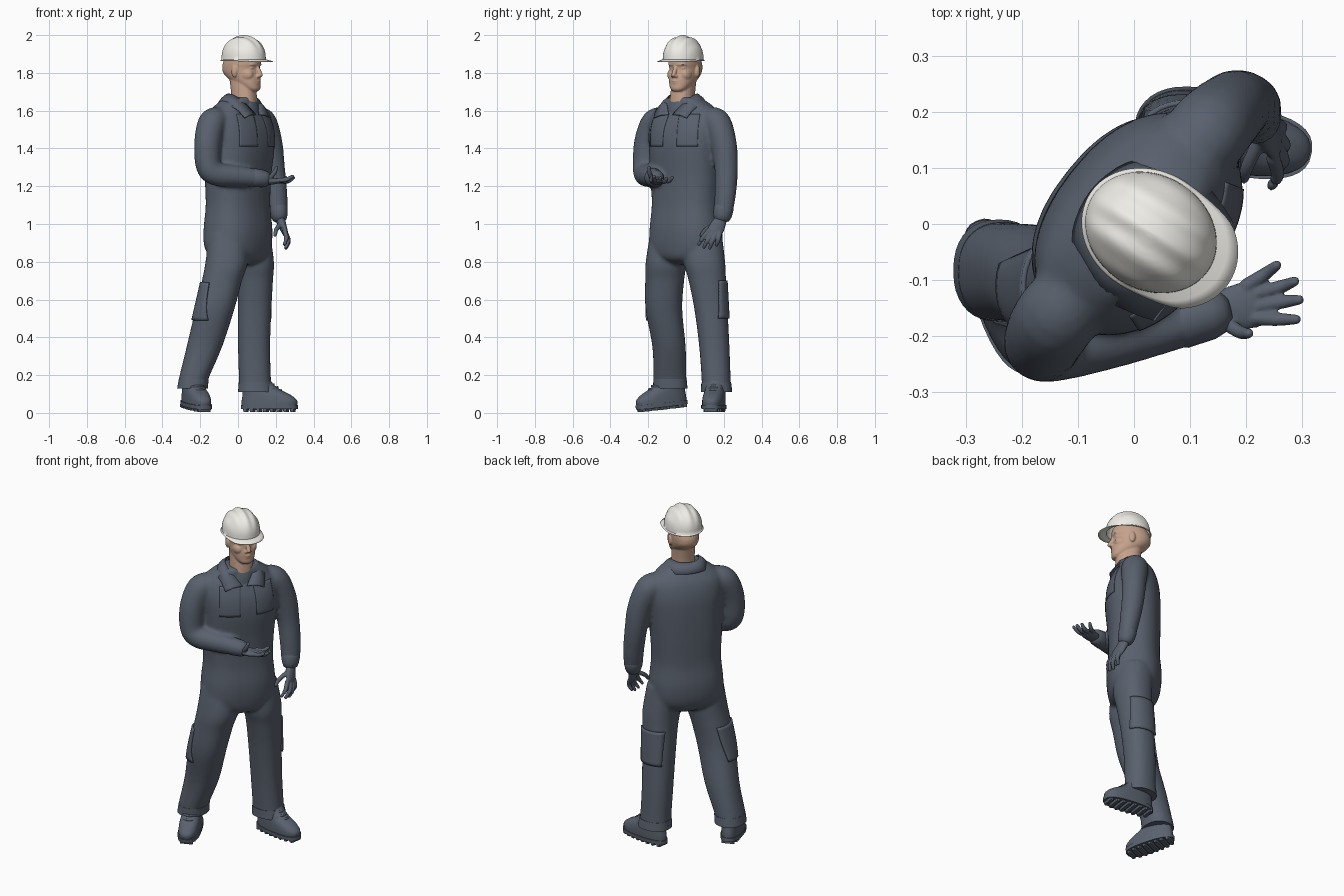
import bpy, math
from math import sin, cos, pi, radians
from mathutils import Vector, Matrix

if "Cube" in bpy.data.objects:
    bpy.data.objects.remove(bpy.data.objects["Cube"])


def material(name, col):
    m = bpy.data.materials.new(name)
    m.diffuse_color = (*col, 1)
    m.use_nodes = True
    m.node_tree.nodes["Principled BSDF"].inputs["Base Color"].default_value = m.diffuse_color
    return m


CLOTH = material("cloth", (0.10, 0.12, 0.155))
SKIN = material("skin", (0.56, 0.36, 0.26))
SHELL = material("shell", (0.85, 0.84, 0.79))
BODY, HEAD = radians(51.5), radians(58)      # sideways axis of body and head


def frame(ang, ox, oy):
    """Maps (forward, left, z) to world."""
    return lambda f, l, z: (ox + f * sin(ang) + l * cos(ang), oy - f * cos(ang) + l * sin(ang), z)


P = frame(BODY, 0, 0)
H = frame(HEAD, 0.022, -0.005)
HAT = frame(HEAD, 0.03, -0.015)


def make(name, verts, faces, mat=CLOTH):
    me = bpy.data.meshes.new(name)
    me.from_pydata([tuple(v) for v in verts], [], faces)
    me.materials.append(mat)
    ob = bpy.data.objects.new(name, me)
    bpy.context.collection.objects.link(ob)
    bpy.ops.object.select_all(action='DESELECT')
    ob.select_set(True)
    bpy.context.view_layer.objects.active = ob
    bpy.ops.object.shade_smooth_by_angle(angle=radians(45))
    return ob


def spline(keys, k=5):
    out = []
    for i in range(len(keys) - 1):
        p0, p1, p2, p3 = keys[max(i - 1, 0)], keys[i], keys[i + 1], keys[min(i + 2, len(keys) - 1)]
        for s in range(k):
            t = s / k
            out.append([b + 0.5 * t * (c - a + t * (2*a - 5*b + 4*c - d + t * (3*(b - c) + d - a)))
                        for a, b, c, d in zip(p0, p1, p2, p3)])
    return out + [list(keys[-1])]


def skin(name, rings, mat=CLOTH, bottom=True):
    n = len(rings[0])
    faces = [(r*n + i, r*n + (i+1) % n, (r+1)*n + (i+1) % n, (r+1)*n + i)
             for r in range(len(rings) - 1) for i in range(n)]
    faces.append(tuple(range((len(rings) - 1) * n, len(rings) * n)))
    if bottom:
        faces.append(tuple(range(n))[::-1])
    return make(name, [v for r in rings for v in r], faces, mat)


def loft(name, keys, ang=0.0, mat=CLOTH, n=36, p=2.3, egg=0.0, k=5):
    """Horizontal sections: x, y, z, half-size along ang, half-size across."""
    rings = []
    for x, y, z, a, b in spline(keys, k):
        ring = []
        for i in range(n):
            c, s = cos(2*pi*i/n), sin(2*pi*i/n)
            u = a * math.copysign(abs(c) ** (2/p), c)
            v = b * math.copysign(abs(s) ** (2/p), s) * (1 + egg * c)
            ring.append((x + u*cos(ang) - v*sin(ang), y + u*sin(ang) + v*cos(ang), z))
        rings.append(ring)
    return skin(name, rings, mat)


def tube(name, keys, ref, mat=CLOTH, n=20, k=5):
    """Round-ended oval tube along x, y, z with half-sizes a, b."""
    pts = spline(keys, k)
    rings = []
    for i, q in enumerate(pts):
        c = Vector(q[:3])
        t = (Vector(pts[min(i+1, len(pts)-1)][:3]) - Vector(pts[max(i-1, 0)][:3])).normalized()
        u = t.cross(Vector(ref)).normalized()
        v = t.cross(u)
        def ring(off, s):
            return [c + t*off + u*(q[3]*s*cos(2*pi*j/n)) + v*(q[4]*s*sin(2*pi*j/n)) for j in range(n)]
        if i == 0:
            rings += [ring(-q[4]*.8, .45), ring(-q[4]*.5, .82)]
        rings.append(ring(0, 1))
        if i == len(pts) - 1:
            rings += [ring(q[4]*.5, .82), ring(q[4]*.8, .45)]
    return skin(name, rings, mat)


def ball(name, c, fr, lr, zr, mat=SKIN):
    """Ellipsoid in head coordinates."""
    rings = [[H(c[0] + fr*sin(a)*cos(2*pi*j/16), c[1] + lr*sin(a)*sin(2*pi*j/16), c[2] - zr*cos(a))
              for j in range(16)] for a in [pi*(i + .3)/10.6 for i in range(11)]]
    return skin(name, rings, mat)


def join(name, obs):
    bpy.ops.object.select_all(action='DESELECT')
    for o in obs:
        o.select_set(True)
    bpy.context.view_layer.objects.active = obs[0]
    bpy.ops.object.join()
    obs[0].name = name
    return obs[0]


def fuse(name, obs, voxel, steps):
    ob = join(name, obs)
    m = ob.modifiers.new("Remesh", 'REMESH')
    m.mode, m.voxel_size, m.use_smooth_shade = 'VOXEL', voxel, True
    m = ob.modifiers.new("Smooth", 'SMOOTH')
    m.factor, m.iterations = 0.5, steps
    return ob


# Coverall: torso, legs and sleeves fused into one garment
L3, X3, Z3 = (.62, .78, 0), (1, 0, 0), (0, 0, 1)
torso = loft("torso", [(.014, -.003, .785, .05, .06), (.01, -.003, .815, .14, .115), (0, -.003, .87, .202, .142),
    (0, 0, .97, .205, .152), (0, 0, 1.1, .193, .142), (0, 0, 1.25, .2, .145), (.008, 0, 1.4, .21, .152),
    (.006, 0, 1.5, .215, .145), (0, 0, 1.575, .202, .122), (.004, 0, 1.62, .165, .1), (.014, -.006, 1.653, .118, .086),
    (.025, -.012, 1.67, .085, .072)], BODY)
right_leg = loft("leg", [(-.24, -.083, .135, .077, .087), (-.235, -.085, .18, .078, .087), (-.178, -.09, .35, .094, .088),
    (-.122, -.117, .55, .103, .097), (-.085, -.113, .7, .106, .103), (-.06, -.105, .8, .112, .108), (-.055, -.09, .95, .1, .1)])
left_leg = loft("leg", [(.093, .162, .115, .09, .08), (.09, .16, .17, .085, .077), (.085, .15, .35, .085, .08),
    (.088, .132, .55, .089, .088), (.093, .113, .7, .092, .099), (.092, .098, .8, .098, .109), (.07, .09, .95, .1, .1)])
right_arm = tube("arm", [(-.1, -.12, 1.55, .07, .07), (-.138, -.165, 1.532, .075, .075), (-.16, -.203, 1.43, .071, .073),
    (-.157, -.215, 1.31, .067, .067), (-.115, -.213, 1.265, .063, .063), (-.02, -.195, 1.254, .057, .057),
    (.07, -.175, 1.246, .05, .05), (.115, -.165, 1.243, .043, .043)], L3)
left_arm = tube("arm", [(.1, .12, 1.55, .07, .07), (.133, .165, 1.532, .075, .075), (.168, .2, 1.42, .068, .07),
    (.187, .213, 1.29, .062, .062), (.205, .208, 1.16, .055, .058), (.215, .197, 1.06, .046, .052)], L3)
coverall = fuse("coverall", [torso, right_leg, left_leg, right_arm, left_arm], .01, 5)

# Sleeve cuffs and trouser hems
tube("right_cuff", [(.085, -.172, 1.245, .05, .05), (.135, -.16, 1.24, .046, .046)], Z3, k=2)
tube("left_cuff", [(.213, .2, 1.085, .053, .049), (.218, .192, 1.045, .05, .045)], X3, k=2)
loft("right_hem", [(-.241, -.083, .13, .081, .091), (-.234, -.085, .18, .079, .088)])
loft("left_hem", [(.094, .162, .11, .094, .083), (.091, .16, .16, .087, .079)])


# Patch pockets projected onto the coverall
def pocket(name, centre, normal, w, h, thick):
    z = Vector(normal).normalized()
    x = Vector((0, 0, 1)).cross(z).normalized()
    y = z.cross(x)
    n = 12
    vs = [((i/n - .5)*w, (j/n - .5)*h, 0) for j in range(n + 1) for i in range(n + 1)]
    fs = [(j*(n+1)+i, j*(n+1)+i+1, (j+1)*(n+1)+i+1, (j+1)*(n+1)+i) for j in range(n) for i in range(n)]
    ob = make(name, vs, fs)
    m = Matrix((x, y, z)).transposed().to_4x4()
    m.translation = Vector(centre)
    ob.matrix_world = m
    s = ob.modifiers.new("Wrap", 'SHRINKWRAP')
    s.target, s.wrap_method, s.wrap_mode, s.offset = coverall, 'PROJECT', 'ABOVE_SURFACE', thick * .4
    s.use_project_x = s.use_project_y = False
    s.use_project_z = s.use_negative_direction = True
    s.use_positive_direction = False
    t = ob.modifiers.new("Thickness", 'SOLIDIFY')
    t.thickness, t.offset = thick, 0


pocket("left_chest_pocket", P(.2, .135, 1.495), P(1, .3, 0), .115, .17, .003)
pocket("right_chest_pocket", P(.2, -.105, 1.495), P(1, -.3, 0), .115, .17, .003)
pocket("left_leg_pocket", (.115, .28, .6), (.2, 1, 0), .15, .2, .01)
pocket("right_leg_pocket", (-.27, -.17, .59), (-.93, -.4, 0), .15, .2, .01)

# Folded collar with pointed wings, mirrored about the body
half = [(-.052, 0, 1.687, -.098, 0, 1.638), (-.035, .055, 1.689, -.068, .092, 1.636), (.03, .082, 1.686, .02, .136, 1.63),
        (.088, .06, 1.647, .09, .128, 1.61), (.133, .012, 1.58, .137, .112, 1.562)]
keys = [(a, -b, c, d, -e, f) for a, b, c, d, e, f in half[:0:-1]] + half
vs, fs = [], []
for i, q in enumerate(spline(keys)):
    mid = [(q[j] + q[j+3]) / 2 for j in range(3)]
    vs += [P(*q[:3]), P(mid[0], mid[1] * 1.02, mid[2] + .006), P(*q[3:])]
    if i:
        b = 3 * i
        fs += [(b-3+j, b+j, b+1+j, b-2+j) for j in (0, 1)]
collar = make("collar", vs, fs)
collar.modifiers.new("Thickness", 'SOLIDIFY').thickness = .005
loft("undershirt_neck", [(.03, -.018, 1.55, .075, .085), (.03, -.018, 1.61, .07, .08), (.03, -.018, 1.65, .066, .07)], BODY)

# Head with neck, nose, ears and facial forms fused
parts = [loft("head", [(*H(f, 0, z), w, d) for f, z, w, d in (
    (.066, 1.703, .028, .03), (.058, 1.716, .045, .046), (.04, 1.74, .06, .064), (.014, 1.77, .07, .09),
    (-.004, 1.8, .075, .102), (-.008, 1.825, .077, .104), (-.002, 1.85, .078, .106), (.004, 1.885, .073, .095),
    (.005, 1.925, .05, .065))], HEAD, SKIN, p=2.15),
    loft("neck", [(.032, -.02, 1.6, .066, .07), (.032, -.018, 1.68, .061, .067), (.022, -.008, 1.78, .061, .068)], HEAD, SKIN),
    tube("nose", [(*H(.092, 0, 1.838), .01, .01), (*H(.107, 0, 1.808), .01, .012), (*H(.114, 0, 1.788), .014, .012)], L3, SKIN),
    ball("brow", (.08, 0, 1.844), .024, .054, .01), ball("chin", (.083, 0, 1.722), .021, .027, .02),
    ball("upper_lip", (.097, 0, 1.757), .013, .022, .005), ball("lower_lip", (.095, 0, 1.747), .013, .02, .006)]
for s in (1, -1):
    parts += [ball("ear", (0, .079*s, 1.808), .018, .011, .032), ball("cheek", (.05, .04*s, 1.79), .043, .03, .035),
              ball("eye", (.076, .033*s, 1.825), .014, .016, .007), ball("nostril", (.104, .012*s, 1.782), .01, .008, .008)]
fuse("head", parts, .004, 5)

# Hard hat: ribbed dome with a front peak
n, rings = 72, []
for i in range(17):
    phi = max(.02, min(i, 14) / 14 * pi / 2)
    k = max(0, i - 14) / 2
    ring = []
    for j in range(n):
        c, s = cos(2*pi*j/n), sin(2*pi*j/n)
        f, l = .123 * sin(phi) * c, .102 * sin(phi) * s
        rib = .0035 * cos(2*pi*l/.05) * min(1, 2 * cos(phi))
        t = max(0, min(1, c / .65))
        f += k * (.043 * t * t * (3 - 2*t) - (.006 if c < 0 else 0) * abs(c))
        ring.append(HAT(f, l + k * .007 * s, 1.872 + .1245 * cos(phi) ** .88 + rib - k * (.006 + .005 * t)))
    rings.append(ring)
hat = skin("hard_hat", rings[::-1], SHELL, bottom=False)
hat.modifiers.new("Thickness", 'SOLIDIFY').thickness = .004


# Gloved hands: oval palm plus bent fingers
def hand(name, palm, fingers, ref):
    obs = [tube("palm", palm, ref)]
    for a, m, b in fingers:
        obs.append(tube("finger", [(*a, .013, .013), (*m, .012, .012), (*b, .009, .009)], (.3, .5, .81), n=12))
    fuse(name, obs, .004, 2)


hand("right_hand", [(.13, -.163, 1.237, .032, .026), (.17, -.153, 1.228, .04, .021), (.212, -.142, 1.228, .043, .014)], [
    ((.2, -.11, 1.23), (.232, -.09, 1.228), (.255, -.073, 1.246)), ((.217, -.125, 1.228), (.26, -.112, 1.225), (.287, -.102, 1.242)),
    ((.22, -.147, 1.23), (.265, -.139, 1.228), (.295, -.135, 1.246)), ((.216, -.168, 1.232), (.255, -.17, 1.235), (.29, -.17, 1.253)),
    ((.165, -.178, 1.24), (.19, -.193, 1.268), (.205, -.195, 1.3))], Z3)
hand("left_hand", [(.22, .19, 1.035, .03, .027), (.236, .168, .99, .04, .021), (.25, .15, .955, .042, .015)], [
    ((.248, .118, .962), (.256, .088, .925), (.245, .068, .893)), ((.254, .138, .95), (.266, .112, .91), (.252, .095, .876)),
    ((.254, .158, .948), (.268, .14, .91), (.254, .126, .872)), ((.25, .178, .955), (.262, .172, .92), (.25, .162, .888)),
    ((.225, .15, 1.0), (.203, .105, .97), (.196, .08, .94))], X3)


# Work boots: upper, welted sole, cleats and laces
def boot(name, x, y, ang, length, pitch, lift):
    h = length / 2
    obs = [loft("upper", [(0, 0, .03, h*.97, .057), (0, 0, .06, h*.97, .057), (-.014, 0, .088, h*.85, .055),
                          (-.04, 0, .115, h*.67, .051), (-.058, 0, .145, h*.53, .049), (-.07, 0, .18, h*.43, .048)], egg=.1),
           loft("sole", [(0, 0, .014, h, .06), (0, 0, .036, h, .061)], egg=.12, p=2.5, k=1)]
    for i in range(8):
        cx = (-.82 + .235 * i) * h
        w = .05 * (1 - abs(cx / h) ** 3 * .5)
        obs.append(loft("cleat", [(cx, 0, 0, .01, w), (cx, 0, .016, .013, w)], p=6, n=16, k=1))
    for cx, z in ((.022, .145), (.044, .13), (.063, .114)):
        obs.append(tube("lace", [(cx - .022, -.036, z - .008, .006, .006), (cx, 0, z, .006, .006),
                                 (cx - .022, .036, z - .008, .006, .006)], Z3, n=8))
    ob = join(name, obs)
    ob.matrix_world = (Matrix.Translation((x, y, lift)) @ Matrix.Rotation(ang, 4, 'Z') @ Matrix.Translation((h, 0, 0))
                       @ Matrix.Rotation(radians(pitch), 4, 'Y') @ Matrix.Translation((-h, 0, 0)))


boot("left_boot", .166, .15, math.atan2(-.15, 1), .305, 0, .006)
boot("right_boot", -.226, -.125, math.atan2(-.92, .38), .29, 6, .003)
